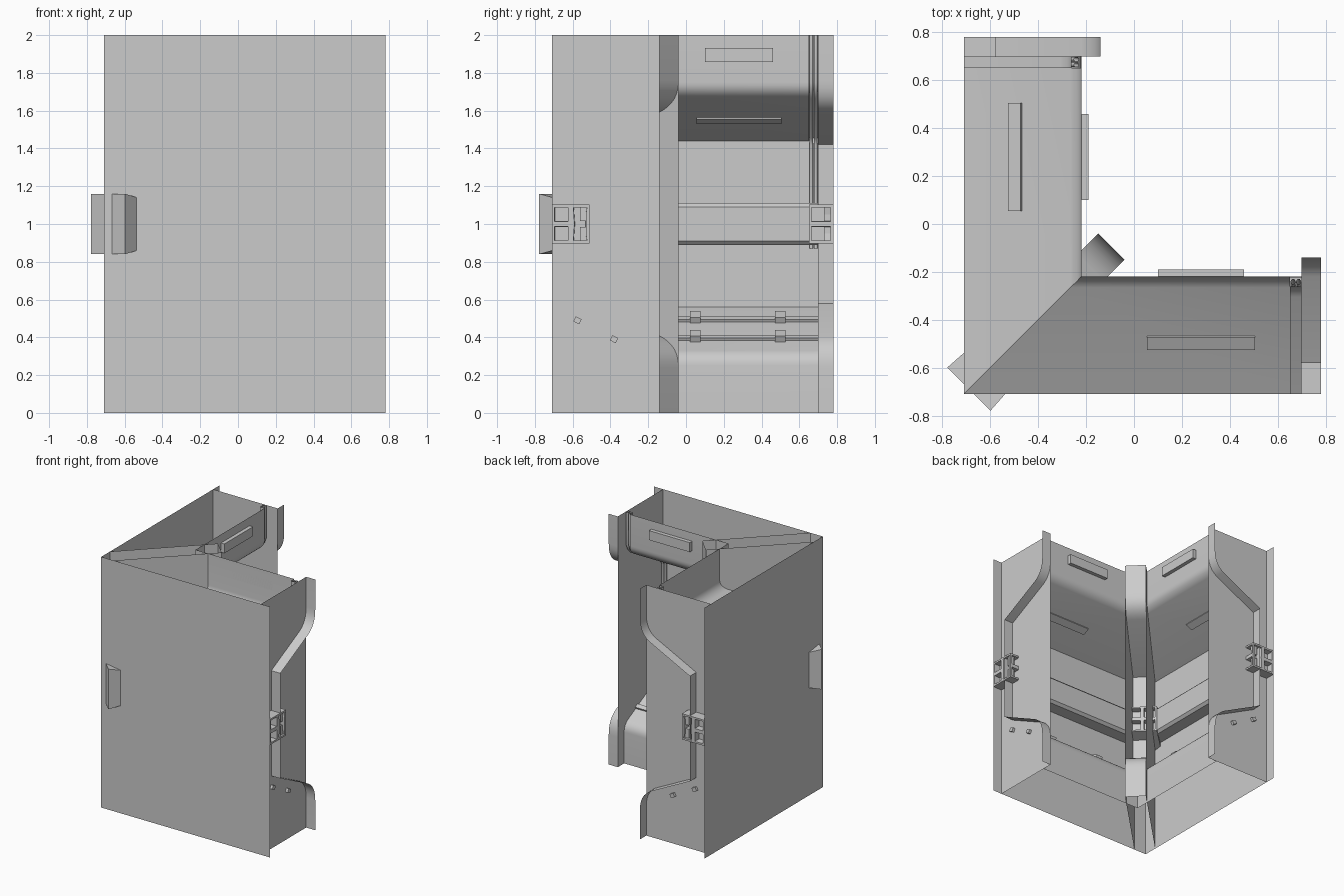
import bpy, bmesh, math
from mathutils import Vector, Matrix

if "Cube" in bpy.data.objects:
    bpy.data.objects.remove(bpy.data.objects["Cube"], do_unlink=True)

grey = bpy.data.materials.new("light_grey")
grey.use_nodes = True
COLOR = (0.6, 0.6, 0.6, 1)
grey.diffuse_color = COLOR
grey.node_tree.nodes["Principled BSDF"].inputs["Base Color"].default_value = COLOR

WALL, END, PLATE, GROOVE = -0.71, 0.78, 0.70, 0.65
SWAP = Matrix(((0, 1, 0, 0), (1, 0, 0, 0), (0, 0, 1, 0), (0, 0, 0, 1)))
# Local frame of the corner rib: x across it, y along the diagonal
DIAG = Matrix.Translation((WALL, WALL, 0)) @ Matrix.Rotation(-math.pi / 4, 4, 'Z')


def finish(name, bm, matrix, smooth=True):
    bm.transform(matrix)
    if matrix.determinant() < 0:
        bmesh.ops.reverse_faces(bm, faces=bm.faces[:])
    mesh = bpy.data.meshes.new(name)
    bm.to_mesh(mesh)
    bm.free()
    mesh.materials.append(grey)
    ob = bpy.data.objects.new(name, mesh)
    bpy.context.collection.objects.link(ob)
    if smooth:
        bpy.ops.object.select_all(action='DESELECT')
        ob.select_set(True)
        bpy.context.view_layer.objects.active = ob
        bpy.ops.object.shade_smooth_by_angle(angle=math.radians(25))
    return ob


def strip(name, rows, matrix):
    """Sheet between pairs of points."""
    bm = bmesh.new()
    pairs = [(bm.verts.new(a), bm.verts.new(b)) for a, b in rows]
    for (a, b), (c, d) in zip(pairs, pairs[1:]):
        bm.faces.new((a, b, d, c))
    return finish(name, bm, matrix)


def sheet(name, points, matrix):
    bm = bmesh.new()
    face = bm.faces.new([bm.verts.new(p) for p in points])
    bmesh.ops.triangulate(bm, faces=[face])
    return finish(name, bm, matrix, False)


def box(name, centre, size, matrix, tilt=0.0):
    bm = bmesh.new()
    bmesh.ops.create_cube(bm, size=1)
    local = Matrix.Translation(centre) @ Matrix.Rotation(tilt, 4, 'X')
    bm.transform(local @ Matrix.Diagonal((*size, 1)))
    return finish(name, bm, matrix, False)


def bend(a, b, c, n=6):
    """Rounded corner from a to c, pulled toward b."""
    a, b, c = Vector(a), Vector(b), Vector(c)
    return [tuple(a.lerp(b, i / n).lerp(b.lerp(c, i / n), i / n)) for i in range(n + 1)]


def flip(profile):
    return [(d, 2 - z) for d, z in reversed(profile)]


def holes(bm, face_normal, cols, rows, margin, depth):
    """Grid of square sockets in the face that looks along face_normal."""
    face = max(bm.faces, key=lambda f: f.normal.dot(face_normal))
    level = [e for e in face.edges if abs(e.verts[0].co.z - e.verts[1].co.z) < 0.01]
    upright = [e for e in face.edges if e not in level]
    base = face.normal.copy()
    plane = face.calc_center_median()
    bmesh.ops.subdivide_edges(bm, edges=level if cols > 1 else upright, cuts=1)
    if cols > 1 and rows > 1:
        cells = [f for f in bm.faces if f.normal.dot(base) > 0.999]
        edges = {e for f in cells for e in f.edges
                 if abs(e.verts[0].co.z - e.verts[1].co.z) > 0.01}
        bmesh.ops.subdivide_edges(bm, edges=list(edges), cuts=1, use_grid_fill=True)
    bm.normal_update()
    cells = [f for f in bm.faces if f.normal.dot(base) > 0.999
             and abs((f.calc_center_median() - plane).dot(base)) < 0.001]
    bmesh.ops.inset_individual(bm, faces=cells, thickness=margin)
    bmesh.ops.translate(bm, verts=list({v for f in cells for v in f.verts}), vec=base * 0)
    bmesh.ops.inset_individual(bm, faces=cells, thickness=0.002, depth=-depth)


# Profiles as (distance from outer wall, height)
upper = [(0.49, 2)] + bend((0.49, 1.75), (0.49, 1.7), (0.445, 1.67)) + [(0, 1.44)]
lower = flip(upper)
rib_top = [(0.57, 2)] + bend((0.57, 1.76), (0.57, 1.65), (0.49, 1.6)) + [(0.13, 1.42)]
rib = rib_top + flip(rib_top)
bar = [(0, 1.11), (0.1, 1.11), (0.12, 1.09), (0.12, 0.91), (0.1, 0.89), (0, 0.89)]
SLOPE = math.atan2(0.23, 0.445)


def panel(name, profile, x1, matrix):
    strip(name, [((WALL + d, WALL + d, z), (x1, WALL + d, z)) for d, z in profile], matrix)


def arm(side, m):
    # Outer wall and inner panels, mitred at the corner
    sheet(side + "_outer_wall", [(WALL, WALL, 0), (END, WALL, 0), (END, WALL, 2), (WALL, WALL, 2)], m)
    panel(side + "_upper_panel", upper, GROOVE, m)
    panel(side + "_lower_panel", lower, PLATE, m)
    panel(side + "_middle_rail", bar, PLATE, m)

    # Recessed channel with cables
    deep = [(max(d - 0.04, 0), z + 0.015 * (z < 1.9)) for d, z in upper]
    strip(side + "_cable_channel", [((GROOVE, WALL + d, z), (PLATE, WALL + d, z)) for d, z in deep], m)
    strip(side + "_channel_cheek", [((GROOVE, WALL + a[0], a[1]), (GROOVE, WALL + b[0], b[1]))
                                    for a, b in zip(upper, deep)], m)
    for x in (0.664, 0.687):
        curve = bpy.data.curves.new(side + "_cable", 'CURVE')
        curve.dimensions = '3D'
        curve.bevel_depth = 0.011
        curve.bevel_resolution = 1
        path = [(0.47, 2), (0.47, 1.75), (0.455, 1.71), (0.42, 1.67), (0.04, 1.46),
                (0.02, 1.42), (0.02, 0.87)]
        spline = curve.splines.new('POLY')
        spline.points.add(len(path) - 1)
        for p, (d, z) in zip(spline.points, path):
            p.co = (*(m @ Vector((x, WALL + d, z))), 1)
        curve.materials.append(grey)
        bpy.context.collection.objects.link(bpy.data.objects.new(side + "_cable", curve))

    # End plate with a flange along its inner edge
    sheet(side + "_end_plate", [(PLATE, WALL, 2)] + [(PLATE, WALL + d, z) for d, z in rib]
          + [(PLATE, WALL, 0)], m)
    strip(side + "_end_flange", [((PLATE, WALL + d, z), (END, WALL + d, z)) for d, z in rib], m)

    # Light boxes on the upper panel and its slope
    box(side + "_upper_lamp", (0.28, -0.205, 1.895), (0.36, 0.03, 0.075), m)
    box(side + "_slope_lamp", (0.28, -0.495, 1.551), (0.45, 0.06, 0.02), m, SLOPE)

    # Conduits and clips on the lower slope
    for z in (0.49, 0.39):
        d = (0.56 - z) / math.tan(SLOPE)
        start = WALL + d
        box(side + "_conduit", ((start + 0.72) / 2, WALL + d, z), (0.72 - start, 0.035, 0.03), m, -SLOPE)
        for x in (0.05, 0.5):
            box(side + "_conduit_clip", (x, WALL + d, z + 0.01), (0.055, 0.07, 0.05), m, -SLOPE)

    # End clamp with sockets
    bm = bmesh.new()
    bmesh.ops.create_cube(bm, size=1)
    bm.transform(Matrix.Translation((0.715, WALL + 0.1, 1)) @ Matrix.Diagonal((0.13, 0.2, 0.205, 1)))
    bm.normal_update()
    holes(bm, Vector((0, 1, 0)), 1, 2, 0.02, 0.05)
    holes(bm, Vector((1, 0, 0)), 2, 2, 0.02, 0.05)
    finish(side + "_end_clamp", bm, m, False)


arm("front", Matrix.Identity(4))
arm("right", SWAP)

# Diagonal corner rib
HALF, STRETCH = 0.078, 1.08 * math.sqrt(2)
diag_rib = [(d * STRETCH, z) for d, z in rib]
strip("corner_rib_flange", [((-HALF, d, z), (HALF, d, z)) for d, z in diag_rib], DIAG)
for x in (-HALF, HALF):
    sheet("corner_rib_side", [(x, HALF, 2)] + [(x, d, z) for d, z in diag_rib] + [(x, HALF, 0)], DIAG)

# Corner clamp: a block narrowing inward, with four sockets
bm = bmesh.new()
bmesh.ops.create_cube(bm, size=1)
for v in bm.verts:
    inner = v.co.y > 0
    v.co = Vector((v.co.x * (0.22 if inner else 0.255), 0.3 if inner else 0.03,
                   1 + v.co.z * (0.21 if inner else 0.32)))
bm.normal_update()
holes(bm, Vector((0, 1, 0)), 2, 2, 0.018, 0.05)
finish("corner_clamp", bm, DIAG, False)
